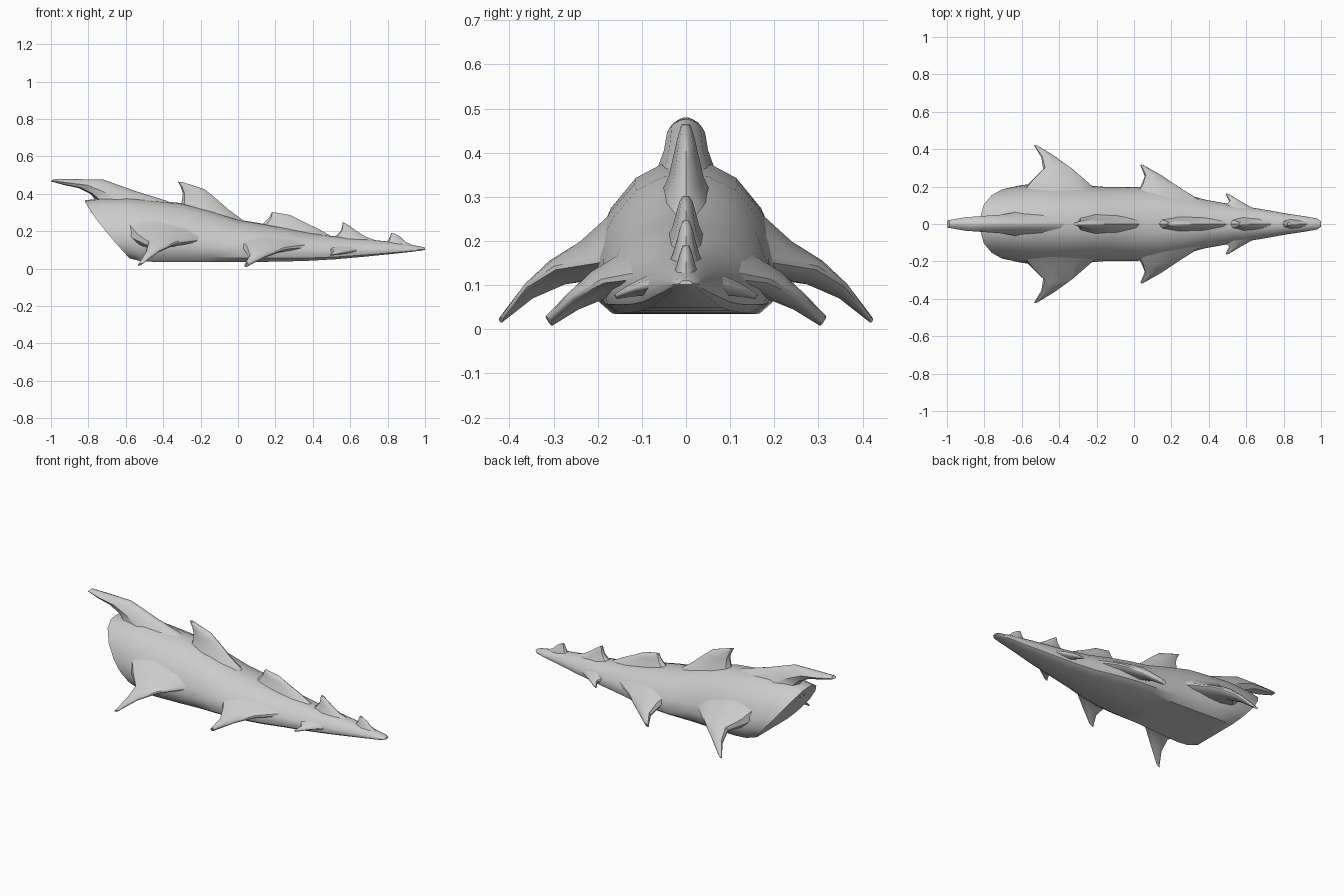
import bpy, bmesh
from mathutils import Vector


def loft(name, rings):
    """Skin a list of equal-length closed rings and cap both ends."""
    bm = bmesh.new()
    rows = [[bm.verts.new(p) for p in r] for r in rings]
    n = len(rows[0])
    for a, b in zip(rows, rows[1:]):
        for i in range(n):
            j = (i + 1) % n
            bm.faces.new((a[i], a[j], b[j], b[i]))
    bm.faces.new(rows[0])
    bm.faces.new(rows[-1])
    bmesh.ops.recalc_face_normals(bm, faces=bm.faces)
    me = bpy.data.meshes.new(name)
    bm.to_mesh(me)
    bm.free()
    ob = bpy.data.objects.new(name, me)
    bpy.context.collection.objects.link(ob)
    bpy.ops.object.select_all(action='DESELECT')
    bpy.context.view_layer.objects.active = ob
    ob.select_set(True)
    bpy.ops.object.shade_smooth_by_angle(angle=0.6)
    return ob


def blade_ring(trail, lead, t, normal):
    """Lens-shaped section between a trailing and a leading point."""
    a, b, n = Vector(trail), Vector(lead), Vector(normal).normalized()
    up = [a.lerp(b, f) + n * t * s for f, s in ((.06, .65), (.35, 1), (.7, .75), (.95, .3))]
    dn = [a.lerp(b, f) - n * t * s for f, s in ((.95, .3), (.7, .75), (.35, 1), (.06, .65))]
    return [a] + up + [b] + dn


# Body: x, half width, top, bottom, slant of the rear cut
stations = [(-.82, .195, .365, .055, .24), (-.74, .205, .375, .05, .18),
            (-.60, .215, .38, .04, .08), (-.45, .22, .365, .036, 0),
            (-.30, .21, .35, .035, 0), (-.15, .198, .31, .035, 0),
            (0, .198, .262, .035, 0), (.12, .19, .242, .036, 0),
            (.25, .165, .218, .038, 0), (.38, .13, .192, .042, 0),
            (.52, .105, .172, .05, 0), (.68, .08, .157, .064, 0),
            (.82, .055, .143, .078, 0), (.92, .04, .128, .089, 0),
            (.98, .029, .118, .096, 0), (1, .014, .111, .101, 0)]
half = [(.25, .985), (.53, .89), (.79, .69), (.95, .46), (1, .27), (.93, .1), (.76, 0)]
section = [(0, 1)] + half + [(0, 0)] + [(-u, f) for u, f in reversed(half)]
loft("body", [[(x + s * (1 - f) ** 1.2, w * u, b + (t - b) * f) for u, f in section]
              for x, w, t, b, s in stations])

# Dorsal spikes: (back x, z, front x, z, half thickness) from base to tip
spikes = {
    "rear_spike": [(-.79, .30, -.25, .30, .10), (-.76, .365, -.38, .362, .065),
                   (-.79, .40, -.55, .415, .05), (-.85, .43, -.72, .476, .043),
                   (-.93, .447, -.85, .478, .036), (-1, .466, -.985, .48, .02)],
    "middle_spike": [(-.33, .28, .08, .22, .08), (-.30, .36, -.05, .315, .04),
                     (-.295, .40, -.13, .385, .028), (-.305, .435, -.18, .425, .02),
                     (-.32, .465, -.295, .462, .01)],
    "front_spike": [(.08, .19, .56, .14, .06), (.14, .245, .43, .212, .03),
                    (.165, .27, .34, .255, .022), (.175, .29, .28, .286, .015),
                    (.182, .302, .20, .30, .008)],
    "small_spike": [(.47, .14, .82, .12, .045), (.53, .18, .68, .172, .028),
                    (.552, .205, .628, .205, .02), (.558, .23, .60, .226, .014),
                    (.56, .247, .575, .242, .008)],
    "tip_spike": [(.77, .125, .97, .105, .03), (.805, .153, .893, .145, .02),
                  (.812, .172, .868, .17, .014), (.82, .191, .838, .187, .008)],
}
for name, rows in spikes.items():
    loft(name, [blade_ring((a, 0, za), (b, 0, zb), t, (0, 1, 0)) for a, za, b, zb, t in rows])

# Side fins: trailing point, leading point, half thickness
fins = {
    "rear_fin": [((-.66, .10, .25), (-.06, .10, .18), .075), ((-.56, .22, .16), (-.22, .20, .15), .05),
                 ((-.485, .29, .125), (-.33, .295, .135), .032), ((-.495, .355, .08), (-.42, .36, .095), .018),
                 ((-.535, .422, .018), (-.51, .415, .026), .006)],
    "front_fin": [((-.04, .10, .15), (.46, .06, .12), .06), ((.035, .20, .10), (.26, .185, .105), .035),
                  ((.058, .255, .06), (.155, .255, .07), .022),
                  ((.035, .312, .017), (.06, .308, .022), .013)],
    "small_fin": [((.46, .07, .10), (.70, .05, .10), .03), ((.51, .12, .088), (.58, .115, .09), .016),
                  ((.49, .16, .073), (.51, .157, .075), .006)],
}
for name, rows in fins.items():
    for side, label in ((1, "left"), (-1, "right")):
        m = lambda p: (p[0], p[1] * side, p[2])
        loft(f"{label}_{name}", [blade_ring(m(a), m(b), t, (0, .55 * side, .83)) for a, b, t in rows])
